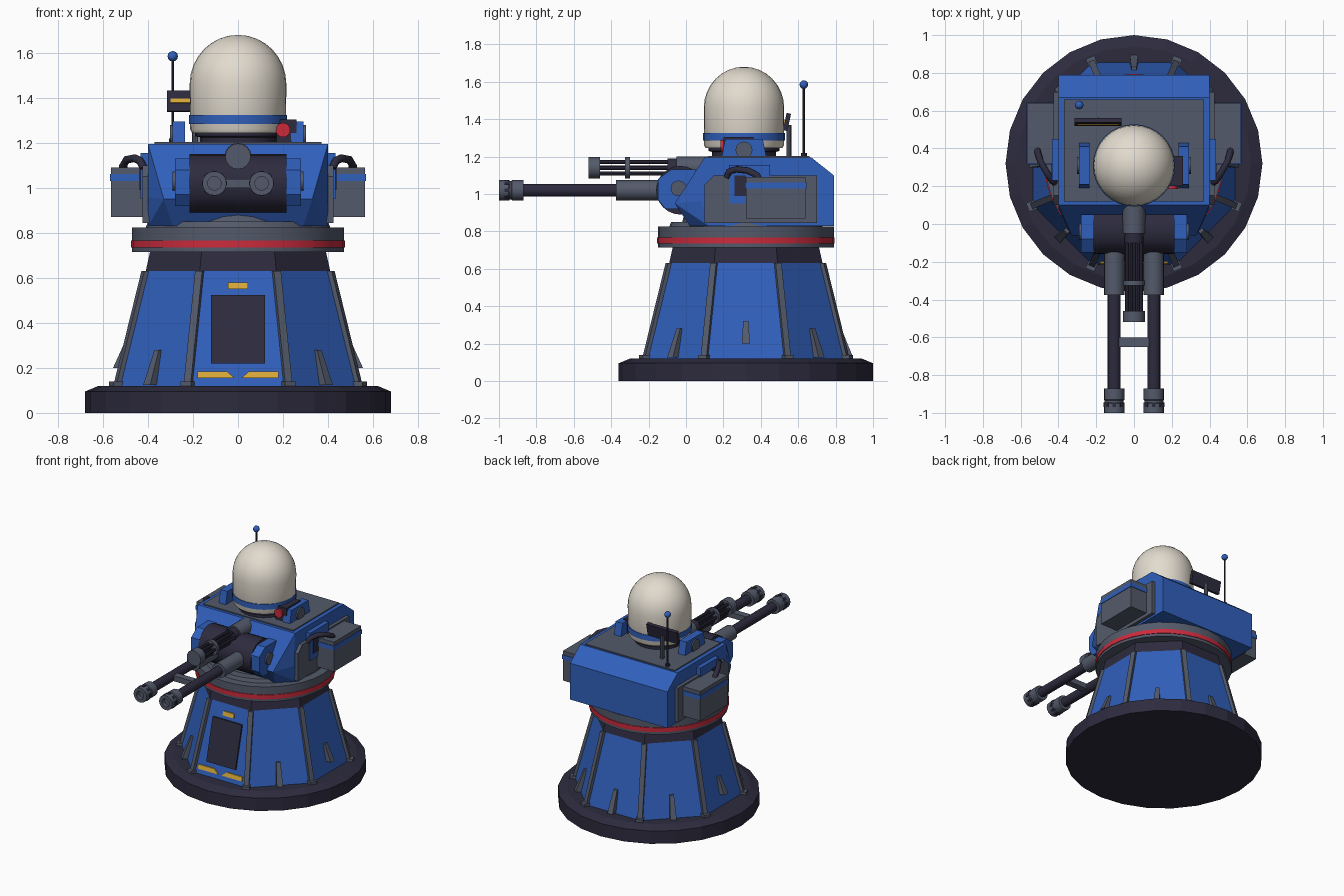
import bpy, bmesh, math
from mathutils import Vector, Matrix

if "Cube" in bpy.data.objects:
    bpy.data.objects.remove(bpy.data.objects["Cube"])

CY = 0.32  # pedestal axis


def material(name, rgb):
    m = bpy.data.materials.new(name)
    m.diffuse_color = (*rgb, 1)
    m.use_nodes = True
    m.node_tree.nodes["Principled BSDF"].inputs["Base Color"].default_value = m.diffuse_color
    return m


BLUE = material("blue", (0.030, 0.115, 0.50))
DARK = material("dark", (0.026, 0.024, 0.048))
GREY = material("grey", (0.088, 0.102, 0.145))
RED = material("red", (0.60, 0.024, 0.046))
CREAM = material("cream", (0.76, 0.71, 0.62))
YELLOW = material("yellow", (0.70, 0.40, 0.04))


def finish(name, bm, mat, smooth=False):
    bmesh.ops.recalc_face_normals(bm, faces=bm.faces[:])
    me = bpy.data.meshes.new(name)
    bm.to_mesh(me)
    bm.free()
    me.materials.append(mat)
    ob = bpy.data.objects.new(name, me)
    bpy.context.collection.objects.link(ob)
    if smooth:
        bpy.ops.object.select_all(action='DESELECT')
        ob.select_set(True)
        bpy.context.view_layer.objects.active = ob
        bpy.ops.object.shade_smooth_by_angle(angle=math.radians(35))
    return ob


def box(name, mat, x, y, z, mtx=None):
    """Box from (min, max) ranges."""
    bm = bmesh.new()
    bmesh.ops.create_cube(bm, size=1)
    for v in bm.verts:
        v.co = Vector([(a + b) / 2 + c * (b - a) for (a, b), c in zip((x, y, z), v.co)])
    if mtx:
        bm.transform(mtx)
    return finish(name, bm, mat)


def lathe(name, mat, profile, n, centre=(0, CY, 0), axis='Z', turn=0.0, smooth=True):
    """Revolve (radius, height) points around an axis."""
    bm = bmesh.new()
    rings = []
    for r, h in profile:
        if r == 0:
            rings.append([bm.verts.new((0, 0, h))] * n)
        else:
            rings.append([bm.verts.new((r * math.cos(turn + math.tau * i / n),
                                        r * math.sin(turn + math.tau * i / n), h)) for i in range(n)])
    for a, b in zip(rings, rings[1:]):
        for i in range(n):
            j = (i + 1) % n
            bm.faces.new(list(dict.fromkeys((a[i], a[j], b[j], b[i]))))
    for ring, (r, h) in ((rings[0], profile[0]), (rings[-1], profile[-1])):
        if r:
            bm.faces.new(ring)
    if axis == 'X':
        bm.transform(Matrix.Rotation(math.pi / 2, 4, 'Y'))
    if axis == 'Y':
        bm.transform(Matrix.Rotation(-math.pi / 2, 4, 'X'))
    bm.transform(Matrix.Translation(centre))
    return finish(name, bm, mat, smooth)


def cyl(name, mat, r, a, b, centre, axis, n=16):
    return lathe(name, mat, [(r, a), (r, b)], n, centre, axis)


def hull(name, mat, pts):
    bm = bmesh.new()
    for p in pts:
        bm.verts.new(p)
    bmesh.ops.convex_hull(bm, input=bm.verts[:])
    bmesh.ops.dissolve_limit(bm, angle_limit=0.01, verts=bm.verts[:], edges=bm.edges[:])
    return finish(name, bm, mat)


def plate(name, mat, yz, x0, x1):
    return hull(name, mat, [(x, y, z) for x in (x0, x1) for y, z in yz])


def tube(name, mat, pts, r):
    cu = bpy.data.curves.new(name, 'CURVE')
    cu.dimensions = '3D'
    cu.bevel_depth, cu.bevel_resolution, cu.use_fill_caps = r, 2, True
    sp = cu.splines.new('POLY')
    sp.points.add(len(pts) - 1)
    for p, c in zip(sp.points, pts):
        p.co = (*c, 1)
    cu.materials.append(mat)
    ob = bpy.data.objects.new(name, cu)
    bpy.context.collection.objects.link(ob)


# Pedestal: foot, eight-sided tower, collar
A8, K8 = math.pi / 8, 1 / math.cos(math.pi / 8)
lathe("base_foot", DARK, [(0.68, 0), (0.68, 0.095), (0.62, 0.12)], 24, smooth=False)
lathe("tower", BLUE, [(0.535 * K8, 0.12), (0.41 * K8, 0.63)], 8, turn=A8, smooth=False)
lathe("tower_collar", DARK, [(0.41 * K8, 0.63), (0.39 * K8, 0.72)], 8, turn=A8, smooth=False)


def apothem(z):
    return 0.535 - 0.125 * (z - 0.12) / 0.51


# Corner ribs, foot bolts and gusset fins, repeated around the tower
for i in range(8):
    about = Matrix.Translation((0, CY, 0)) @ Matrix.Rotation(A8 + i * math.pi / 4, 4, 'Z')
    rb, rt = 0.535 * K8, 0.41 * K8
    hull("corner_rib", GREY, [about @ Vector((r + d, s * 0.017, z)) for r, z in ((rb, 0.12), (rt, 0.63))
                              for d in (-0.03, 0.014) for s in (-1, 1)])
    box("rib_foot", GREY, (rb - 0.03, rb + 0.03), (-0.025, 0.025), (0.11, 0.14), about)
    if i == 5:
        continue  # front face carries the door
    about = Matrix.Translation((0, CY, 0)) @ Matrix.Rotation((i + 1) * math.pi / 4, 4, 'Z')
    z0, z1 = (0.20, 0.32) if i in (3, 7) else (0.125, 0.28)
    hull("gusset_fin", GREY, [about @ Vector((apothem(z) + d, s * w, z)) for z, d, w in
         ((z0, -0.02, 0.022), (z0, 0.04, 0.022), (z1, -0.02, 0.014), (z1, 0.015, 0.014)) for s in (-1, 1)])


# Door and markings lying on the sloped front face
def front_panel(name, mat, outline, t):
    hull(name, mat, [(x, CY - apothem(z) - d, z) for x, z in outline for d in (-0.01, t)])


front_panel("door", DARK, [(-0.12, 0.22), (0.12, 0.22), (0.12, 0.525), (-0.12, 0.525)], 0.012)
front_panel("door_label", YELLOW, [(-0.045, 0.55), (0.045, 0.55), (0.045, 0.58), (-0.045, 0.58)], 0.008)
for s in (-1, 1):
    front_panel("warning_stripe", YELLOW, [(s * 0.18, 0.155), (s * 0.015, 0.155), (s * 0.05, 0.185),
                                           (s * 0.18, 0.185)], 0.008)

# Turntable
lathe("turntable", GREY, [(0.47, 0.715), (0.47, 0.825), (0.41, 0.825), (0.40, 0.85), (0.34, 0.85), (0.33, 0.89)], 32)
lathe("turntable_band", RED, [(0.475, 0.735), (0.475, 0.767)], 32)

# Turret hull with roof plate
hull("turret_body", BLUE, [(s * x, y, z) for s in (-1, 1) for x, y, z in (
    (0.40, 0.10, 1.195), (0.40, 0.67, 1.195), (0.40, 0.79, 1.10), (0.40, 0.79, 0.83),
    (0.40, 0.12, 0.83), (0.40, 0.08, 0.96), (0.33, -0.06, 0.95), (0.29, 0.02, 0.83))])
box("roof_plate", GREY, (-0.37, 0.37), (0.12, 0.66), (1.19, 1.203))

# Gun mantlet
G = (0, -0.03, 1.02)
cyl("mantlet", DARK, 0.13, -0.215, 0.215, G, 'X', 24)

# Mirrored parts
for s in (-1, 1):
    # Side armour, ammunition pod, hose and its socket
    plate("side_armour", GREY, [(0.10, 0.845), (0.10, 1.05), (0.15, 1.10), (0.70, 1.10), (0.70, 0.845)],
          s * 0.39, s * 0.425)
    box("ammo_pod", GREY, sorted((s * 0.42, s * 0.565)), (0.32, 0.64), (0.87, 1.09))
    box("pod_stripe", BLUE, sorted((s * 0.425, s * 0.569)), (0.316, 0.644), (1.03, 1.062))
    box("hose_socket", BLUE, sorted((s * 0.39, s * 0.433)), (0.23, 0.45), (0.95, 1.155))
    box("socket_hole", DARK, sorted((s * 0.42, s * 0.437)), (0.26, 0.32), (0.99, 1.10))
    tube("hose", DARK, [(s * 0.42, 0.22, 1.09), (s * 0.435, 0.23, 1.12), (s * 0.46, 0.27, 1.132),
                        (s * 0.495, 0.33, 1.125), (s * 0.51, 0.38, 1.10), (s * 0.51, 0.40, 1.06)], 0.018)
    # Mantlet cheeks
    plate("mantlet_cheek", BLUE, [(-0.15, 0.97), (-0.11, 0.92), (0.05, 0.92), (0.05, 1.13), (-0.08, 1.13),
                                  (-0.15, 1.08)], s * 0.213, s * 0.28)
    cyl("cheek_pivot", GREY, 0.042, -0.008, 0.008, (s * 0.283, -0.04, 1.03), 'X')
    # Main barrels
    c = (s * 0.105, 0, 1.02)
    cyl("barrel_sleeve", GREY, 0.054, -0.375, -0.08, c, 'Y')
    cyl("barrel", DARK, 0.034, -0.90, -0.36, c, 'Y')
    lathe("muzzle", GREY, [(0.03, -0.97), (0.03, -1.0), (0.054, -1.0), (0.054, -0.95), (0.050, -0.945),
                           (0.050, -0.935), (0.054, -0.93), (0.054, -0.87)], 16, c, 'Y')
    for k in range(8):
        a = k * math.pi / 4
        m = Matrix.Translation(c) @ Matrix.Rotation(a, 4, 'Y')
        box("muzzle_slot", DARK, (0.046, 0.056), (-0.97, -0.945), (-0.01, 0.01), m)
    # Dome brackets
    plate("dome_bracket", BLUE, [(0.19, 1.195), (0.21, 1.295), (0.41, 1.295), (0.43, 1.195)], s * 0.235, s * 0.292)
    cyl("bracket_pivot", GREY, 0.045, -0.008, 0.008, (s * 0.294, 0.31, 1.235), 'X')
box("barrel_bridge", GREY, (-0.085, 0.085), (-0.65, -0.60), (1.0, 1.04))

# Rotary gun above the mantlet
R = (0, 0, 1.14)
cyl("rotary_housing", GREY, 0.06, -0.05, 0.14, R, 'Y')
cyl("rotary_collar", DARK, 0.05, -0.10, -0.05, R, 'Y')
cyl("rotary_clamp", GREY, 0.057, -0.325, -0.30, R, 'Y')
cyl("rotary_muzzle", GREY, 0.057, -0.52, -0.46, R, 'Y')
cyl("rotary_core", DARK, 0.012, -0.47, 0, R, 'Y', 8)
for k in range(6):
    a = k * math.pi / 3
    cyl("rotary_barrel", DARK, 0.011, -0.515, 0, (0.036 * math.cos(a), 0, 1.14 + 0.036 * math.sin(a)), 'Y', 8)

# Radar dome
D = (0, 0.31, 0)
lathe("dome_neck", DARK, [(0.17, 1.2), (0.17, 1.225), (0.19, 1.23), (0.19, 1.252)], 24, D)
dome = [(0.205, 1.245), (0.213, 1.26), (0.215, 1.46)]
dome += [(0.215 * math.cos(t * math.pi / 16), 1.46 + 0.22 * math.sin(t * math.pi / 16)) for t in range(1, 8)]
lathe("dome", CREAM, dome + [(0, 1.68)], 32, D)
lathe("dome_band", BLUE, [(0.218, 1.285), (0.218, 1.325)], 32, D)

# Sensor with lens
box("sensor", DARK, (0.17, 0.26), (0.20, 0.36), (1.2, 1.305))
cyl("sensor_lens", RED, 0.032, 0.185, 0.21, (0.20, 0, 1.257), 'Y')

# Tilted antenna panel on a post, whip antenna
tilt = Matrix.Translation((-0.19, 0.54, 1.385)) @ Matrix.Rotation(math.radians(-12), 4, 'X')
box("panel", DARK, (-0.125, 0.125), (-0.012, 0.012), (-0.047, 0.047), tilt)
box("panel_stripe", YELLOW, (-0.11, 0.11), (-0.016, -0.01), (-0.01, 0.01), tilt)
cyl("panel_post", GREY, 0.014, 1.19, 1.37, (-0.19, 0.55, 0), 'Z', 8)
cyl("whip_foot", DARK, 0.016, 1.19, 1.22, (-0.29, 0.63, 0), 'Z', 8)
cyl("whip", DARK, 0.006, 1.19, 1.58, (-0.29, 0.63, 0), 'Z', 8)
lathe("whip_ball", BLUE, [(0, -0.023)] + [(0.023 * math.cos(t), 0.023 * math.sin(t)) for t in
      (-1.05, -0.52, 0, 0.52, 1.05)] + [(0, 0.023)], 12, (-0.29, 0.63, 1.585))
